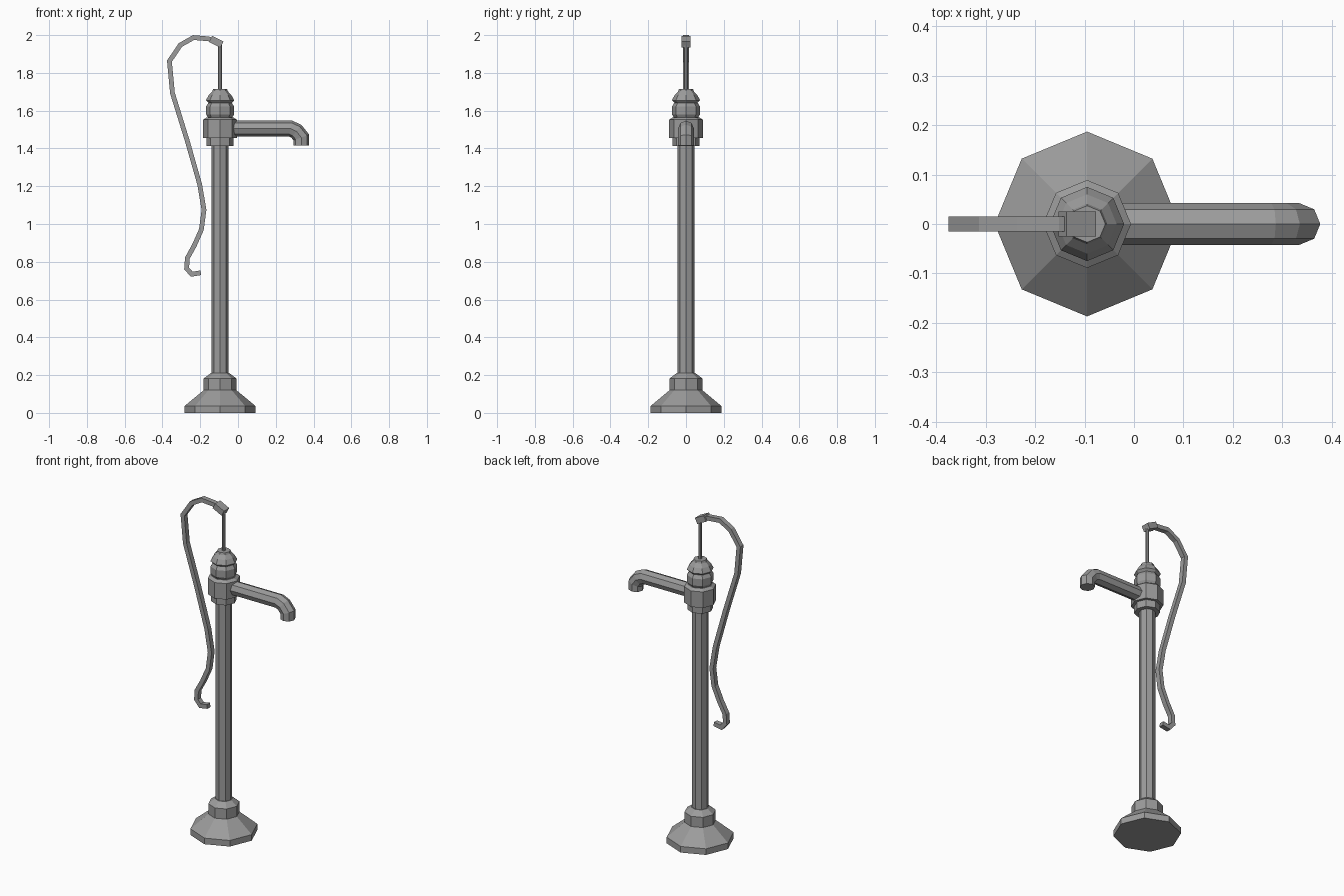
import bpy, bmesh, math
from mathutils import Vector

cube = bpy.data.objects.get("Cube")
if cube:
    bpy.data.objects.remove(cube, do_unlink=True)

AXIS = -0.095  # x of the pump's upright axis

metal = bpy.data.materials.new("grey metal")
metal.use_nodes = True
metal.diffuse_color = (0.33, 0.33, 0.33, 1)
metal.node_tree.nodes["Principled BSDF"].inputs["Base Color"].default_value = (0.33, 0.33, 0.33, 1)


def loft(name, rings):
    """Skin a list of equal-length point rings and cap both ends."""
    bm = bmesh.new()
    vr = [[bm.verts.new(p) for p in ring] for ring in rings]
    n = len(vr[0])
    for a, b in zip(vr, vr[1:]):
        for i in range(n):
            j = (i + 1) % n
            bm.faces.new((a[i], a[j], b[j], b[i]))
    bm.faces.new(vr[0][::-1])
    bm.faces.new(vr[-1])
    bmesh.ops.recalc_face_normals(bm, faces=bm.faces[:])
    mesh = bpy.data.meshes.new(name)
    bm.to_mesh(mesh)
    bm.free()
    mesh.materials.append(metal)
    obj = bpy.data.objects.new(name, mesh)
    bpy.context.collection.objects.link(obj)
    return obj


def ngon(r, n=8):
    return [(r * math.cos(2 * math.pi * i / n), r * math.sin(2 * math.pi * i / n)) for i in range(n)]


def turned(name, profile, n=8):
    """Turn (radius, height) pairs about the upright axis."""
    return loft(name, [[(AXIS + x, y, z) for x, y in ngon(r, n)] for r, z in profile])


def sweep(name, path, section):
    """Sweep a (y, normal) section along an x-z path with mitred corners."""
    pts = [Vector(p) for p in path]
    rings = []
    for i, p in enumerate(pts):
        d0 = (p - pts[i - 1]).normalized() if i else (pts[1] - p).normalized()
        d1 = (pts[i + 1] - p).normalized() if i < len(pts) - 1 else d0
        t = (d0 + d1).normalized()
        nrm = Vector((-t.y, t.x)) / t.dot(d0)
        rings.append([(p.x + nrm.x * v, u, p.y + nrm.y * v) for u, v in section])
    return loft(name, rings)


def rect(u, v):
    return [(-u, -v), (u, -v), (u, v), (-u, v)]


# Stand
turned("base", [(.187, 0), (.187, .037), (.087, .12), (.087, .182), (.05, .21)])
turned("post", [(.046, .19), (.046, 1.43)])

# Pump head
turned("lower_collar", [(.072, 1.412), (.072, 1.46)])
turned("head_body", [(.089, 1.455), (.089, 1.552), (.07, 1.565)])
turned("head_bulge", [(.062, 1.56), (.074, 1.58), (.074, 1.622), (.06, 1.645)])
turned("head_cap", [(.06, 1.64), (.075, 1.655), (.06, 1.682), (.041, 1.703), (.037, 1.715)])
turned("pump_rod", [(.010, 1.70), (.010, 1.965)])

# Spout
sweep("spout", [(-.06, 1.505), (.278, 1.505), (.309, 1.491), (.335, 1.458), (.335, 1.415)], ngon(.042))

# Handle with its pivot block
sweep("handle", [(-.11, 1.962), (-.155, 1.98), (-.235, 1.987), (-.305, 1.948), (-.363, 1.862),
                 (-.347, 1.693), (-.27, 1.445), (-.203, 1.21), (-.18, 1.075), (-.194, .97),
                 (-.232, .885), (-.268, .82), (-.272, .765), (-.245, .734), (-.197, .742)],
      rect(.015, .0125))
sweep("handle_block", [(-.145, 1.98), (-.085, 1.95)], rect(.025, .018))
